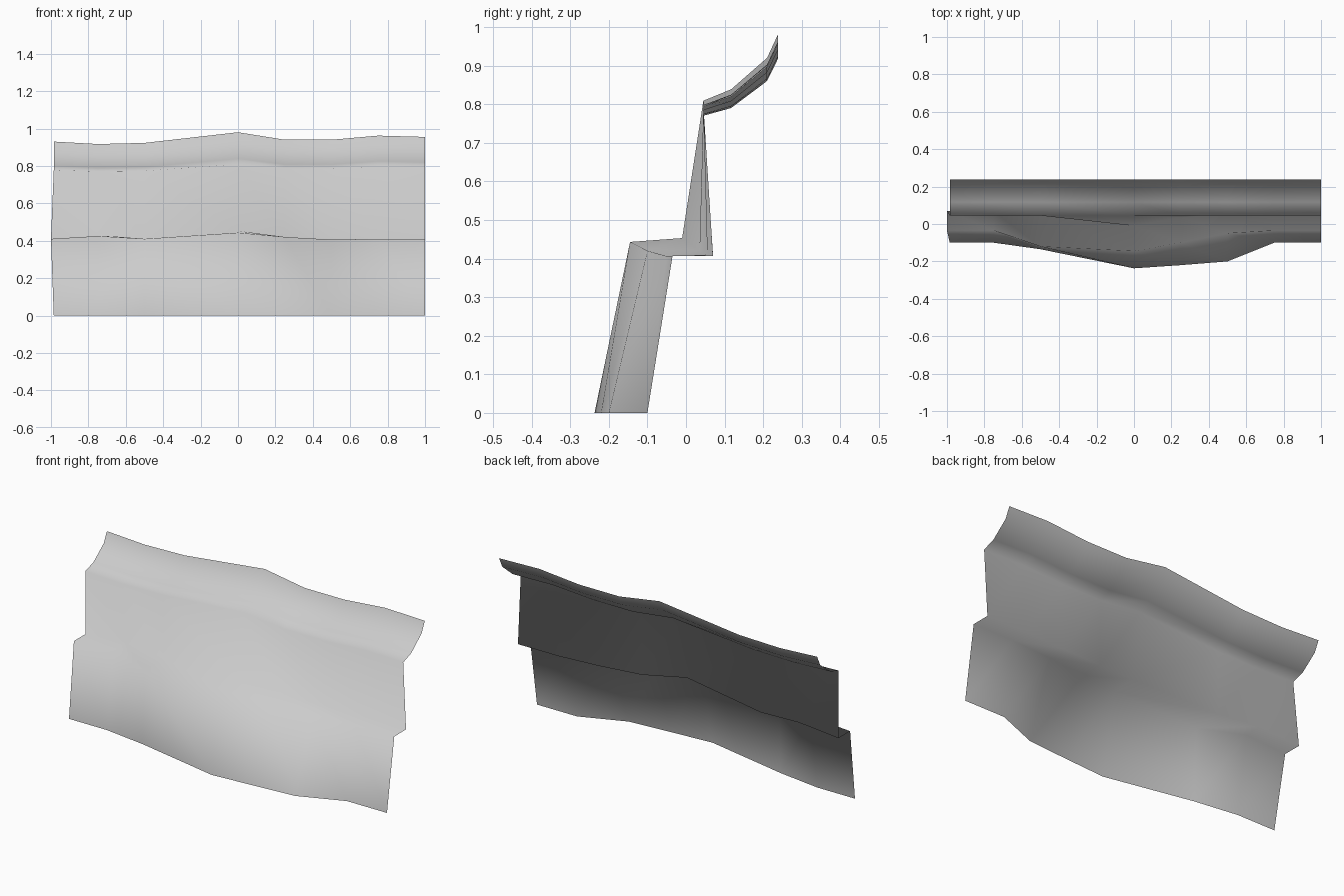
import bpy

cube = bpy.data.objects.get("Cube")
if cube:
    bpy.data.objects.remove(cube, do_unlink=True)

stone = bpy.data.materials.new("plain grey")
stone.use_nodes = True
grey = (0.6, 0.6, 0.6, 1)
stone.diffuse_color = grey
stone.node_tree.nodes["Principled BSDF"].inputs["Base Color"].default_value = grey

# Stations along the cliff
xs = [-0.985, -0.75, -0.5, 0, 0.25, 0.5, 0.75, 1]
crest = [0.93, 0.917, 0.923, 0.98, 0.94, 0.94, 0.962, 0.955]

# Outline in plan of the foot, ledge lip and ledge back
foot_y = [-0.1, -0.1, -0.135, -0.237, -0.22, -0.2, -0.1, -0.1]
lip_y = [-0.035, -0.035, -0.12, -0.145, -0.1, -0.05, -0.035, -0.035]
lip_z = [0.41, 0.425, 0.41, 0.443, 0.42, 0.406, 0.406, 0.406]
back_y = [0.07, 0.065, 0.05, -0.01, 0.035, 0.055, 0.07, 0.07]
back_z = [0.41, 0.43, 0.415, 0.453, 0.42, 0.41, 0.406, 0.406]

rows = [
    [(x, y, 0) for x, y in zip(xs, foot_y)],
    list(zip(xs, lip_y, lip_z)),
    list(zip(xs, back_y, back_z)),
]
for row in rows[1:]:
    row[0] = (-1, *row[0][1:])

# Upper wall and flared rim follow the crest height
for y, base, follow in [(0.045, 0.77, 0.62), (0.117, 0.79, 0.77),
                        (0.21, 0.86, 0.95), (0.238, 0.917, 1)]:
    rows.append([(x, y, base + follow * (c - 0.917)) for x, c in zip(xs, crest)])

# Skin the rows with triangles
n = len(xs)
faces = []
for r in range(len(rows) - 1):
    for i in range(n - 1):
        a, b = r * n + i, r * n + i + 1
        faces += [(a, b, a + n), (b, b + n, a + n)]

mesh = bpy.data.meshes.new("cliff_wall")
mesh.from_pydata([p for row in rows for p in row], [], faces)
mesh.materials.append(stone)
mesh.shade_smooth()
cliff = bpy.data.objects.new("cliff_wall", mesh)
bpy.context.collection.objects.link(cliff)
